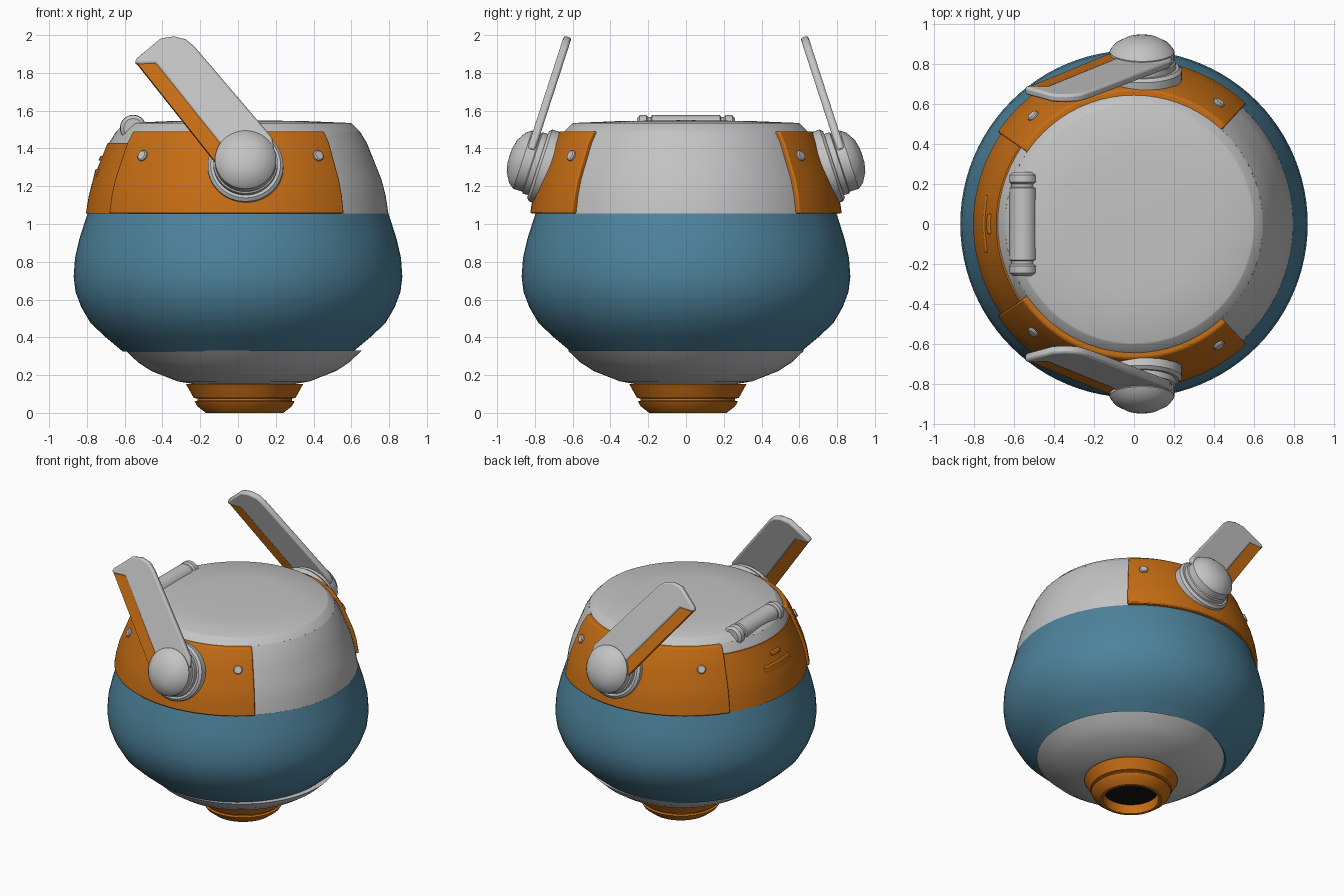
import bpy, bmesh, math
from mathutils import Matrix, Vector

cube = bpy.data.objects.get("Cube")
if cube:
    bpy.data.objects.remove(cube, do_unlink=True)


def material(name, rgb):
    m = bpy.data.materials.new(name)
    m.use_nodes = True
    m.diffuse_color = (*rgb, 1)
    m.node_tree.nodes["Principled BSDF"].inputs["Base Color"].default_value = (*rgb, 1)
    return m


GREY = material("light grey", (0.55, 0.55, 0.55))
ORANGE = material("orange", (0.57, 0.155, 0.007))
BLUE = material("steel blue", (0.075, 0.225, 0.33))
BLACK = material("black", (0.008, 0.008, 0.008))


def finish(name, bm, mat, frame, bevel=0):
    """Turn a bmesh into a shaded object placed by frame."""
    bmesh.ops.remove_doubles(bm, verts=bm.verts, dist=1e-5)
    bm.transform(frame)
    bmesh.ops.recalc_face_normals(bm, faces=bm.faces)
    mesh = bpy.data.meshes.new(name)
    bm.to_mesh(mesh)
    bm.free()
    mesh.materials.append(mat)
    for p in mesh.polygons:
        p.use_smooth = True
    mesh.set_sharp_from_angle(angle=math.radians(32))
    ob = bpy.data.objects.new(name, mesh)
    bpy.context.collection.objects.link(ob)
    if bevel:
        mod = ob.modifiers.new("soft edges", "BEVEL")
        mod.width = bevel
        mod.segments = 2
        mod.limit_method = "ANGLE"
        mod.angle_limit = math.radians(40)
    return ob


def revolve(name, profile, mat, frame=Matrix(), start=0, end=360, steps=72,
            closed=False, bevel=0):
    """Sweep (radius, height) points around local z, capping partial sweeps."""
    bm = bmesh.new()
    rings = []
    for i in range(steps + 1):
        a = math.radians(start + (end - start) * i / steps)
        rings.append([bm.verts.new((r * math.cos(a), r * math.sin(a), h)) for r, h in profile])
    count = len(profile)
    for a, b in zip(rings, rings[1:]):
        for j in range(count if closed else count - 1):
            k = (j + 1) % count
            quad = [a[j], a[k], b[k], b[j]]
            # collapse quads that touch the axis
            if profile[j][0] == 0:
                quad = [a[j], a[k], b[k]]
            elif profile[k][0] == 0:
                quad = [a[j], a[k], b[j]]
            bm.faces.new(quad)
    if closed and end - start < 360:
        bm.faces.new(rings[0])
        bm.faces.new(rings[-1])
    return finish(name, bm, mat, frame, bevel)


def slab(name, outline, low, high, mat, frame, bevel=0):
    """Extrude a flat outline between two local heights."""
    bm = bmesh.new()
    face = bm.faces.new([bm.verts.new((x, y, low)) for x, y in outline])
    ext = bmesh.ops.extrude_face_region(bm, geom=[face])
    top = [g for g in ext["geom"] if isinstance(g, bmesh.types.BMVert)]
    bmesh.ops.translate(bm, verts=top, vec=(0, 0, high - low))
    return finish(name, bm, mat, frame, bevel)


def frame_at(origin, x_axis, y_axis, z_axis):
    m = Matrix((x_axis, y_axis, z_axis)).transposed().to_4x4()
    m.translation = Vector(origin)
    return m


# Body shells
revolve("blue_body", [(0.57, 0.34), (0.61, 0.325), (0.7, 0.4), (0.78, 0.475), (0.83, 0.56),
                      (0.86, 0.64), (0.87, 0.72), (0.863, 0.82), (0.84, 0.92),
                      (0.797, 1.055), (0.75, 1.055)], BLUE, steps=96)
revolve("lower_bowl", [(0, 0.15), (0.25, 0.15), (0.35, 0.167), (0.49, 0.222), (0.56, 0.268),
                       (0.625, 0.33), (0.5, 0.335)], GREY, Matrix.Translation((0.03, 0, 0)))
SHELL = [(0.797, 1.05), (0.782, 1.15), (0.76, 1.235), (0.71, 1.36), (0.682, 1.43), (0.645, 1.49)]
revolve("upper_shell", SHELL, GREY, steps=96)
revolve("lid", [(0.645, 1.49), (0.605, 1.53), (0.595, 1.535), (0.35, 1.545), (0, 1.55)], GREY)

# Hollow foot
foot = Matrix.Translation((0.035, 0.01, 0))
revolve("foot", [(0.18, 0.07), (0.185, 0), (0.205, 0), (0.25, 0.035), (0.265, 0.06), (0.25, 0.065),
                 (0.25, 0.075), (0.27, 0.08), (0.31, 0.152), (0.2, 0.155)], ORANGE, foot)
revolve("foot_opening", [(0, 0.065), (0.185, 0.065)], BLACK, foot)


# Orange armour plates wrapped round the upper shell
def plate(name, start, end, thick, top, bevel):
    pts = [p for p in SHELL if p[1] <= top]
    outer = [(r + thick, max(z, 1.056)) for r, z in pts]
    inner = [(r - 0.02, max(z, 1.056)) for r, z in reversed(pts)]
    revolve(name, outer + inner, ORANGE, Matrix(), start, end, 32, True, bevel)


plate("side_plate_front", 214, 313, 0.028, 1.5, 0.008)
plate("side_plate_back", 47, 146, 0.028, 1.5, 0.008)
plate("tail_plate", 146, 214, 0.008, 1.44, 0)
revolve("tail_hatch", [(0.73, 1.09), (0.8, 1.09), (0.755, 1.29), (0.69, 1.29)], ORANGE,
        Matrix(), 169, 191, 8, True, 0.006)
revolve("tail_latch", [(0.7, 1.335), (0.74, 1.335), (0.728, 1.36), (0.69, 1.36)], ORANGE,
        Matrix(), 176, 184, 6, True, 0.004)

# Round bolts on the plates
for i, deg in enumerate((55, 133, 227, 305)):
    a = math.radians(deg)
    n = Vector((math.cos(a) * 0.92, math.sin(a) * 0.92, 0.39)).normalized()
    side = Vector((-math.sin(a), math.cos(a), 0))
    revolve(f"bolt_{i + 1}", [(0.03, -0.02), (0.03, 0.008), (0.024, 0.014), (0, 0.014)], GREY,
            frame_at((0.738 * math.cos(a), 0.738 * math.sin(a), 1.36), side, n.cross(side), n),
            steps=16)

# Roller handle at the lid's edge
half = [(0, 0.26), (0.05, 0.26), (0.068, 0.245), (0.07, 0.21), (0.058, 0.2), (0.058, 0.185),
        (0.068, 0.18)]
revolve("roller_handle", half + [(r, -h) for r, h in reversed(half)], GREY,
        frame_at((-0.555, 0, 1.508), (1, 0, 0), (0, 0, -1), (0, 1, 0)), steps=32)

# Tilted arms on both flanks: local x is sideways, y runs up the arm, z points outward
TILT = math.radians(18)
C, S = math.cos(TILT), math.sin(TILT)
for label, s in (("front", -1), ("back", 1)):
    frame = frame_at((0.04, s * 0.755, 1.305), (1, 0, 0), (0, -s * S, C), (0, s * C, S))
    revolve(f"{label}_arm_hub", [(0.2, -0.14), (0.2, 0.015), (0.185, 0.03), (0.17, 0.03),
                                 (0.17, 0.06), (0.162, 0.065), (0.162, 0.115), (0.14, 0.145),
                                 (0.09, 0.175), (0.04, 0.187), (0, 0.188)], GREY, frame, steps=48)
    # paddle outline, ending in a rounded tip that overhangs the insert
    paddle = [(0.06, -0.12), (0.15, 0.07), (0.14, 0.13), (-0.27, 0.635), (-0.315, 0.675),
              (-0.38, 0.692), (-0.45, 0.68), (-0.575, 0.57), (-0.588, 0.545), (-0.56, 0.535),
              (-0.475, 0.54), (-0.14, 0.1), (-0.08, -0.1)]
    slab(f"{label}_arm", paddle, 0.068, 0.11, GREY, frame, 0.012)
    insert = [(-0.58, 0.55), (-0.46, 0.56), (-0.1, 0.09), (-0.15, -0.02)]
    slab(f"{label}_arm_insert", insert, 0.076, 0.102, ORANGE, frame)
